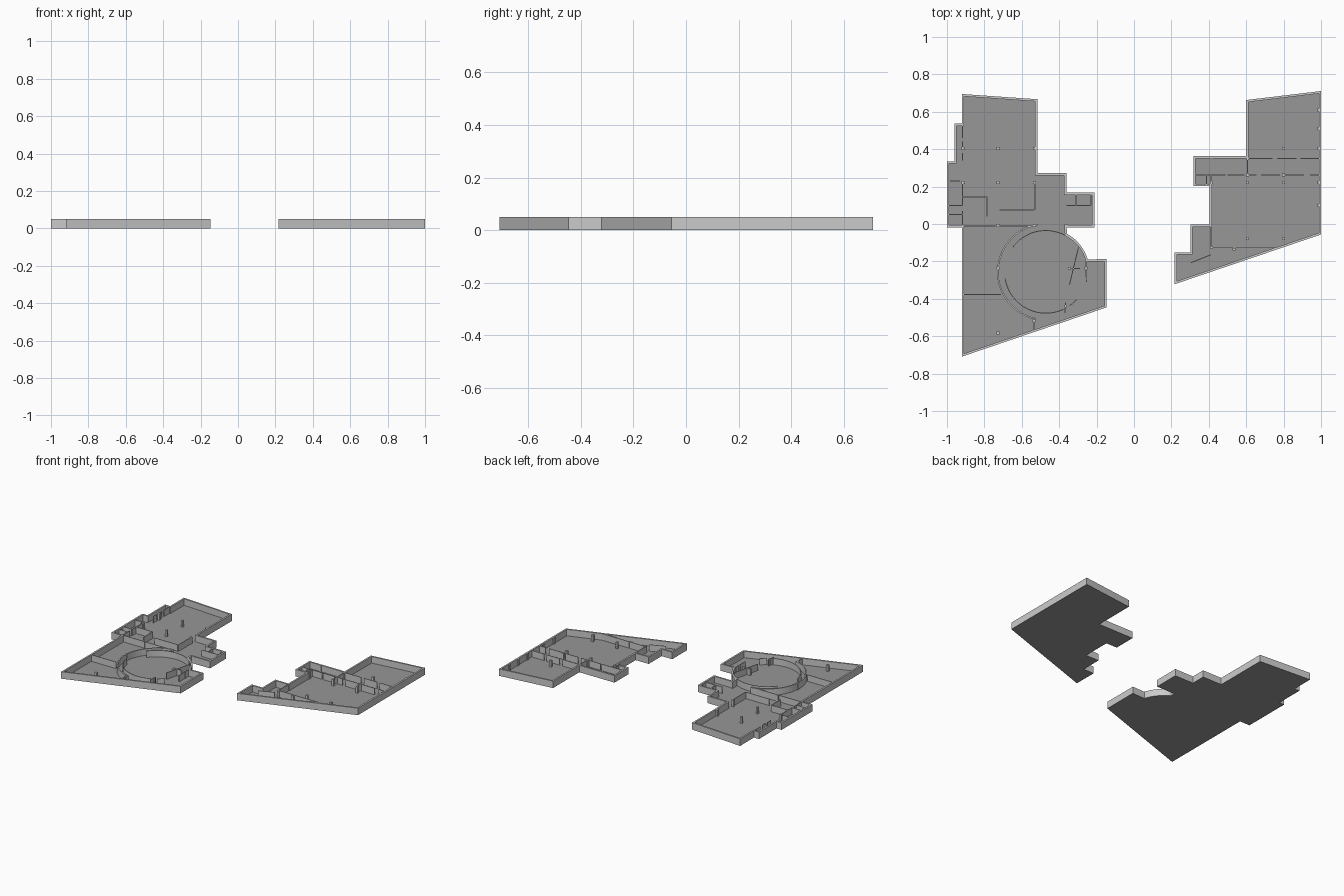
import bpy, bmesh, math
from mathutils import Vector

if "Cube" in bpy.data.objects:
    bpy.data.objects.remove(bpy.data.objects["Cube"])

H = 0.05        # wall height
FLOOR = 0.003   # slab thickness
RIM = 0.012     # outer wall thickness
HALL = (-0.471, -0.256)   # centre of the round hall

# Darker grey for the floor slabs
floor_grey = bpy.data.materials.new("floor_grey")
floor_grey.diffuse_color = (0.31, 0.31, 0.31, 1)
floor_grey.use_nodes = True
floor_grey.node_tree.nodes["Principled BSDF"].inputs["Base Color"].default_value = floor_grey.diffuse_color
wall_grey = bpy.data.materials.new("wall_grey")
wall_grey.diffuse_color = (0.8, 0.8, 0.8, 1)
wall_grey.use_nodes = True
wall_grey.node_tree.nodes["Principled BSDF"].inputs["Base Color"].default_value = wall_grey.diffuse_color


def arc(radius, a0, a1, n):
    return [(HALL[0] + radius * math.cos(math.radians(a0 + (a1 - a0) * i / n)),
             HALL[1] + radius * math.sin(math.radians(a0 + (a1 - a0) * i / n)))
            for i in range(n + 1)]


def finish(name, bm, mats=()):
    bmesh.ops.recalc_face_normals(bm, faces=bm.faces)
    me = bpy.data.meshes.new(name)
    bm.to_mesh(me)
    bm.free()
    for m in mats:
        me.materials.append(m)
    ob = bpy.data.objects.new(name, me)
    bpy.context.collection.objects.link(ob)
    return ob


def offset(pts, t, closed=True):
    """Mitred offset to the left of the path."""
    pts = [Vector(p) for p in pts]
    n, out = len(pts), []
    for i, p in enumerate(pts):
        a = pts[i - 1] if closed or i > 0 else None
        b = pts[(i + 1) % n] if closed or i < n - 1 else None
        d0 = (p - a).normalized() if a is not None else (b - p).normalized()
        d1 = (b - p).normalized() if b is not None else d0
        n0, n1 = Vector((-d0.y, d0.x)), Vector((-d1.y, d1.x))
        out.append(p + (n0 + n1) * (t / (1 + n0.dot(n1))))
    return out


def tray(name, outline):
    """Floor slab with a surrounding wall; outline runs clockwise."""
    bm = bmesh.new()
    inner = offset(outline, -RIM)
    loops = [[bm.verts.new((p[0], p[1], z)) for p in ring]
             for ring, z in ((outline, 0), (outline, H), (inner, H), (inner, FLOOR))]
    n = len(outline)
    for lo, hi in zip(loops, loops[1:]):
        for i in range(n):
            j = (i + 1) % n
            bm.faces.new((lo[i], lo[j], hi[j], hi[i]))
    for loop in (loops[0], loops[-1]):
        bm.faces.new(loop).material_index = 1
    return finish(name, bm, (wall_grey, floor_grey))


def walls(name, paths, t=0.005):
    """Thin partitions swept along open paths."""
    bm = bmesh.new()
    for path in paths:
        sides = offset(path, t / 2, False), offset(path, -t / 2, False)
        rows = [[bm.verts.new((s[i].x, s[i].y, z))
                 for s, z in ((sides[0], 0.001), (sides[0], H), (sides[1], H), (sides[1], 0.001))]
                for i in range(len(path))]
        for r0, r1 in zip(rows, rows[1:]):
            for k in range(4):
                bm.faces.new((r0[k], r0[(k + 1) % 4], r1[(k + 1) % 4], r1[k]))
        bm.faces.new(rows[0])
        bm.faces.new(rows[-1])
    return finish(name, bm, (wall_grey,))


def columns(name, spots, size=0.015):
    bm = bmesh.new()
    for x, y in spots:
        geo = bmesh.ops.create_cube(bm, size=1)
        for v in geo["verts"]:
            v.co = (x + v.co.x * size, y + v.co.y * size, H / 2 + v.co.z * (H - 0.001))
    return finish(name, bm, (wall_grey,))


def row(y, *spans):
    return [[(a, y), (b, y)] for a, b in spans]


def col(x, *spans):
    return [[(x, a), (x, b)] for a, b in spans]


# West building: floor and outer wall
tray("west_floor_and_outer_wall", [
    (-0.92, 0.695), (-0.516, 0.667), (-0.516, 0.272), (-0.362, 0.272), (-0.362, 0.168),
    (-0.212, 0.168), (-0.212, -0.018), (-0.36, -0.018)] + arc(0.233, 61, 16.5, 10) + [
    (-0.147, -0.187), (-0.147, -0.446), (-0.92, -0.709), (-0.92, -0.018), (-1, -0.018),
    (-1, 0.335), (-0.96, 0.335), (-0.96, 0.537), (-0.92, 0.537)])

# East building: floor and outer wall
tray("east_floor_and_outer_wall", [
    (0.6, 0.663), (1, 0.711), (1, -0.056), (0.217, -0.322), (0.217, -0.152),
    (0.301, -0.152), (0.301, -0.003), (0.405, -0.003), (0.405, 0.203),
    (0.318, 0.203), (0.318, 0.363), (0.6, 0.363)])

# Round hall: inner ring with door gaps, outer corridor wall
walls("hall_inner_ring", [arc(0.221, 189, 295, 22), arc(0.221, 50, 143, 20),
                          arc(0.221, 305, 318, 3)])
walls("hall_outer_ring", [arc(0.257, 100, 258, 30)], 0.008)

# West partitions
walls("west_partitions",
      [[(-0.915, 0.145), (-0.785, 0.145), (-0.785, 0.04)],
       [(-0.72, 0.075), (-0.535, 0.075)],
       [(-0.53, 0.215), (-0.53, 0.075)],
       [(-0.297, -0.125), (-0.345, -0.325)],
       [(-0.257, -0.2), (-0.255, -0.31)],
       [(-0.365, -0.42), (-0.37, -0.475)]]
      + row(0.23, (-0.985, -0.93)) + row(0.1, (-0.99, -0.92)) + row(0.05, (-0.99, -0.92))
      + row(-0.01, (-0.915, -0.74), (-0.72, -0.55))
      + row(-0.377, (-0.91, -0.71)) + row(-0.237, (-0.335, -0.29))
      + row(0.1, (-0.36, -0.23))
      + col(-0.918, (0.34, 0.38), (0.40, 0.44), (0.46, 0.53), (0.1, 0.22), (-0.01, 0.07))
      + col(-0.535, (-0.575, -0.515)) + col(-0.31, (0.1, 0.16)) + col(-0.23, (0.1, 0.16)))

# East partitions
walls("east_partitions",
      row(0.35, (0.615, 0.74), (0.765, 0.87), (0.89, 0.99))
      + row(0.262, (0.325, 0.49), (0.5, 0.59), (0.615, 0.655), (0.68, 0.78), (0.8, 0.91), (0.94, 0.99))
      + row(-0.127, (0.41, 0.53), (0.545, 0.77))
      + col(0.412, (-0.127, 0), (0.2, 0.26)) + col(0.387, (0.21, 0.26))
      + col(0.607, (0.27, 0.36))
      + [[(0.41, -0.165), (0.305, -0.207)], [(0.77, -0.129), (0.7, -0.148)]])

# Square columns
columns("west_columns",
        [(x, y) for x in (-0.914, -0.727, -0.532) for y in (0.403, 0.222)]
        + [(-0.727, -0.008), (-0.532, -0.008), (-0.364, -0.01), (-0.727, -0.237),
           (-0.345, -0.237), (-0.257, -0.237), (-0.727, -0.582), (-0.535, -0.517), (-0.365, -0.44)])
columns("east_columns",
        [(0.8, 0.403), (0.415, 0.355), (0.607, 0.35), (0.607, 0.262), (0.8, 0.262),
         (0.415, 0.222), (0.607, 0.222), (0.8, 0.222), (0.607, -0.077), (0.8, -0.077),
         (0.415, -0.127), (0.535, -0.135)]
        + [(0.989, y) for y in (0.61, 0.51, 0.403, 0.222, 0.1)])
